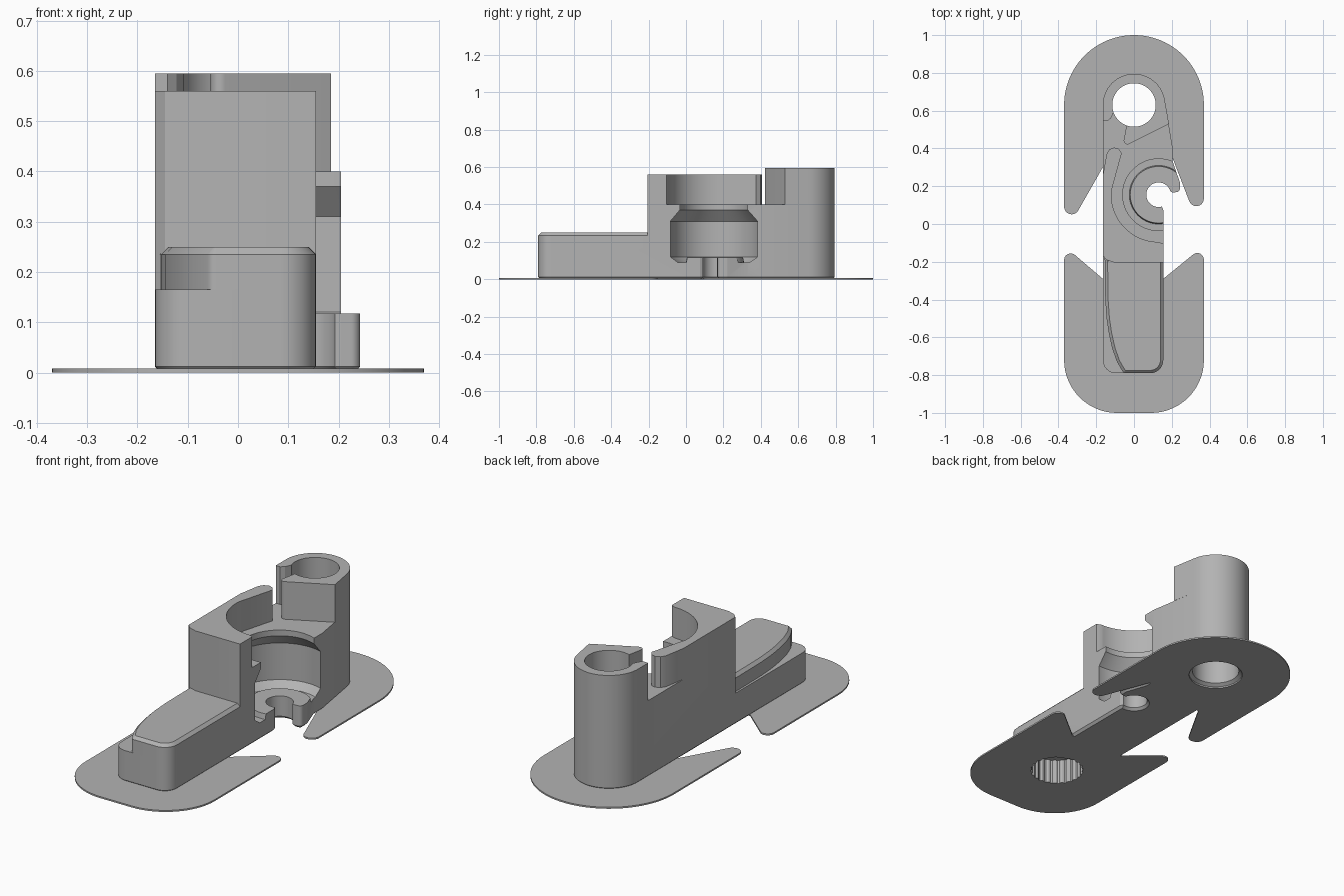
import bpy, bmesh
from math import sin, cos, tan, atan2, radians, pi
from mathutils import Vector

cube = bpy.data.objects.get("Cube")
if cube:
    bpy.data.objects.remove(cube, do_unlink=True)

grey = bpy.data.materials.new("plain grey")
grey.use_nodes = True
grey.diffuse_color = (0.45, 0.45, 0.45, 1)
grey.node_tree.nodes["Principled BSDF"].inputs["Base Color"].default_value = grey.diffuse_color


def arc(cx, cy, r, a0, a1, n=32):
    """Points on an arc, angles in degrees."""
    angles = [radians(a0 + (a1 - a0) * i / n) for i in range(n + 1)]
    return [(cx + r * cos(a), cy + r * sin(a)) for a in angles]


def rounded(corners, n=10):
    """Outline from (x, y) corners; a third value rounds that corner."""
    pts = []
    for i, c in enumerate(corners):
        p = Vector(c[:2])
        if len(c) < 3:
            pts.append(p)
            continue
        d1 = (Vector(corners[i - 1][:2]) - p).normalized()
        d2 = (Vector(corners[(i + 1) % len(corners)][:2]) - p).normalized()
        half = d1.angle(d2) / 2
        centre = p + (d1 + d2).normalized() * c[2] / sin(half)
        s = p + d1 * c[2] / tan(half) - centre
        e = p + d2 * c[2] / tan(half) - centre
        a0 = atan2(s.y, s.x)
        turn = (atan2(e.y, e.x) - a0 + pi) % (2 * pi) - pi
        for k in range(n + 1):
            a = a0 + turn * k / n
            pts.append(centre + Vector((cos(a), sin(a))) * c[2])
    return pts


def finish(name, bm):
    bmesh.ops.recalc_face_normals(bm, faces=bm.faces)
    mesh = bpy.data.meshes.new(name)
    bm.to_mesh(mesh)
    bm.free()
    mesh.materials.append(grey)
    ob = bpy.data.objects.new(name, mesh)
    bpy.context.collection.objects.link(ob)
    return ob


def prism(name, pts, z0, z1, bevel_z=None, width=0.01):
    """Extruded outline, with an optional chamfer round one end."""
    bm = bmesh.new()
    base = bm.faces.new([bm.verts.new((p[0], p[1], z0)) for p in pts])
    ext = bmesh.ops.extrude_face_region(bm, geom=[base])
    top = [v for v in ext["geom"] if isinstance(v, bmesh.types.BMVert)]
    bmesh.ops.translate(bm, verts=top, vec=(0, 0, z1 - z0))
    if bevel_z is not None:
        rim = [e for e in bm.edges if all(abs(v.co.z - bevel_z) < 1e-5 for v in e.verts)]
        bmesh.ops.bevel(bm, geom=rim, offset=width, segments=1, affect='EDGES')
    return finish(name, bm)


def revolve(name, profile, cx, cy, n=64):
    """Closed solid of revolution about a vertical axis."""
    bm = bmesh.new()
    rings = [[bm.verts.new((x, y, z)) for x, y in arc(cx, cy, r, 0, 360, n)[:-1]]
             for r, z in profile]
    for a, b in zip(rings, rings[1:]):
        for i in range(n):
            j = (i + 1) % n
            bm.faces.new((a[i], a[j], b[j], b[i]))
    bm.faces.new(rings[0])
    bm.faces.new(rings[-1])
    return finish(name, bm)


def cut(ob, cutter):
    cutter.hide_render = True
    mod = ob.modifiers.new("cut", 'BOOLEAN')
    mod.operation = 'DIFFERENCE'
    mod.solver = 'EXACT'
    mod.object = cutter
    bpy.context.view_layer.objects.active = ob
    bpy.ops.object.modifier_apply(modifier=mod.name)


PIVOT = (0, 0.63)
SOCKET = (0.13, 0.155)

# Thin brims at both ends
back_brim = prism("back_brim", rounded(
    arc(*PIVOT, 0.37, 0, 180, 48)
    + [(-0.37, -0.06, 0.04), (-0.165, 0.30), (0.2, 0.36), (0.37, -0.08, 0.04)]), 0, 0.008)
front_brim = prism("front_brim", rounded(
    [(-0.37, -1, 0.28), (0.37, -1, 0.28), (0.37, -0.115, 0.035),
     (0.155, -0.29), (-0.165, -0.29), (-0.37, -0.115, 0.035)], 16), 0, 0.008)

# Main body with the open hook round the small hole
body = prism("body", rounded(
    [(-0.165, -0.79, 0.07), (0.155, -0.79, 0.07), (0.155, 0.075)]
    + arc(*SOCKET, 0.065, -75, -345)
    + [(0.205, 0.167), (0.243, 0.17, 0.02), (0.243, 0.22, 0.02), (0.205, 0.33), (0.205, 0.4)]
    + arc(*PIVOT, 0.165, 10, 180)), 0, 0.56, 0, 0.012)

# Raised top of the front lever, curved on one side
lever_top = prism("lever_top", rounded(
    [(-0.155, -0.18), (-0.152, -0.4), (-0.145, -0.5), (-0.133, -0.58), (-0.115, -0.66),
     (-0.09, -0.73), (-0.055, -0.79, 0.02), (0.155, -0.79, 0.07), (0.155, -0.18)]),
    0.165, 0.25, 0.25, 0.015)

# Split ring around the pivot hole
pivot_post = prism("pivot_post", rounded(
    arc(*PIVOT, 0.165, 10, 180)
    + [(-0.165, 0.545), (-0.14, 0.545), (-0.122, 0.56)]
    + arc(*PIVOT, 0.115, 200, -110, 48)
    + [(-0.062, 0.405, 0.02), (0.185, 0.53)]), 0.4, 0.595)

# Cutters: front step, space above the socket, socket, pivot bore, fluted recess
front_step = prism("front_step_cutter",
    [(-0.3, -0.9), (0.3, -0.9), (0.3, -0.205), (-0.1, -0.205), (-0.145, -0.19),
     (-0.165, -0.168), (-0.3, -0.168)], 0.165, 0.7)
upper_space = prism("upper_space_cutter", rounded(
    [(0.4, -0.105), (0.155, -0.105)] + arc(*SOCKET, 0.25, -90, -185)
    + [(-0.065, 0.375), (-0.08, 0.398), (-0.105, 0.405), (-0.13, 0.395), (-0.145, 0.37),
       (-0.166, 0.25), (-0.3, 0.25), (-0.3, 0.9), (0.4, 0.9)]), 0.4, 0.7)
socket = revolve("socket_cutter",
    [(0.15, 0.117), (0.155, 0.09), (0.2, 0.09), (0.24, 0.12), (0.24, 0.31),
     (0.19, 0.37), (0.19, 0.45)], *SOCKET)
bore = revolve("bore_cutter",
    [(0.132, -0.02), (0.132, 0.008), (0.115, 0.02), (0.115, 0.7)], *PIVOT)
flutes = []
for i in range(96):
    a, r = 2 * pi * i / 96, 0.125 + (0.006 if i % 4 < 2 else 0)
    flutes.append((r * cos(a) - 0.005, r * sin(a) - 0.6))
recess = prism("recess_cutter", flutes, -0.02, 0.13)

for cutter in (front_step, upper_space, socket, bore, recess):
    cut(body, cutter)
cut(back_brim, bore)
cut(front_brim, recess)
for cutter in (front_step, upper_space, socket, bore, recess):
    bpy.data.objects.remove(cutter, do_unlink=True)

# Smooth curved walls, keep edges sharp
for ob in (back_brim, front_brim, body, lever_top, pivot_post):
    bpy.ops.object.select_all(action='DESELECT')
    ob.select_set(True)
    bpy.context.view_layer.objects.active = ob
    bpy.ops.object.shade_smooth_by_angle(angle=radians(25))
